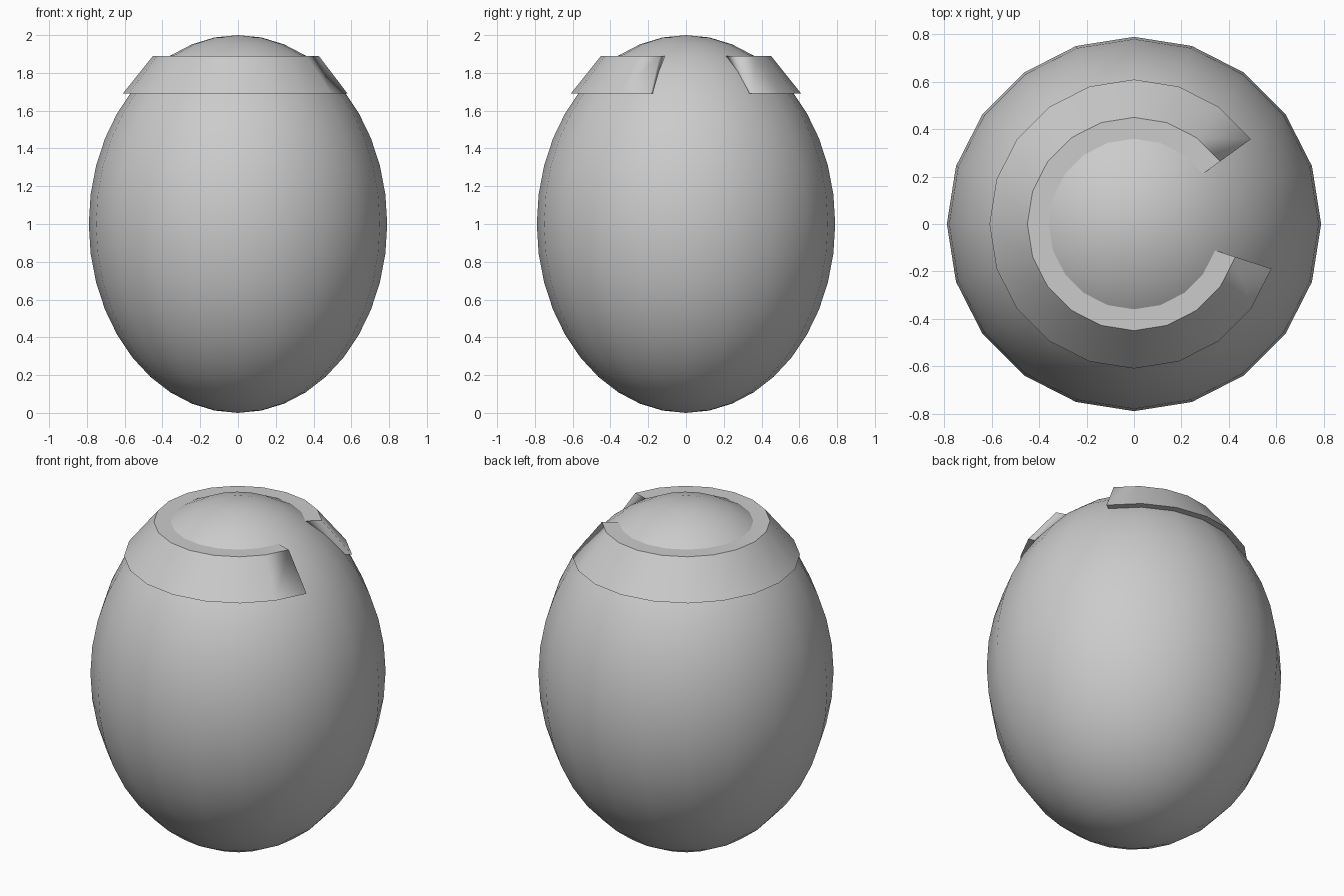
import bpy, bmesh, math

if "Cube" in bpy.data.objects:
    bpy.data.objects.remove(bpy.data.objects["Cube"])

SEG = 20
R, H = 0.79, 1.0


def add_object(name, bm):
    mesh = bpy.data.meshes.new(name)
    bm.to_mesh(mesh)
    bm.free()
    obj = bpy.data.objects.new(name, mesh)
    bpy.context.collection.objects.link(obj)
    return obj


# Egg-shaped body: stretched sphere standing on the ground
bm = bmesh.new()
bmesh.ops.create_uvsphere(bm, u_segments=SEG, v_segments=20, radius=1)
for v in bm.verts:
    v.co = (v.co.x * R, v.co.y * R, v.co.z * H + H)
for f in bm.faces:
    f.smooth = True
add_object("egg_body", bm)

# Open collar: sloped band swept round the top, with a gap on the right
profile = [(0.61, 1.69), (0.45, 1.89), (0.345, 1.89), (0.555, 1.69)]
bm = bmesh.new()
rings = []
for i in range(2, SEG):  # 36 degrees round to -18 degrees
    a = math.tau * i / SEG
    rings.append([bm.verts.new((r * math.cos(a), r * math.sin(a), z))
                  for r, z in profile])
for a, b in zip(rings, rings[1:]):
    for j in range(4):
        k = (j + 1) % 4
        bm.faces.new((a[j], b[j], b[k], a[k]))
bm.faces.new(rings[0])
bm.faces.new(rings[-1][::-1])
bmesh.ops.recalc_face_normals(bm, faces=bm.faces[:])
for f in bm.faces:
    f.smooth = True
# Crisp top and bottom rims, soft shading round the cut ends
bm.normal_update()
for e in bm.edges:
    flat = [abs(f.normal.z) > 0.99 for f in e.link_faces]
    e.smooth = flat[0] == flat[1]
add_object("open_collar", bm)
